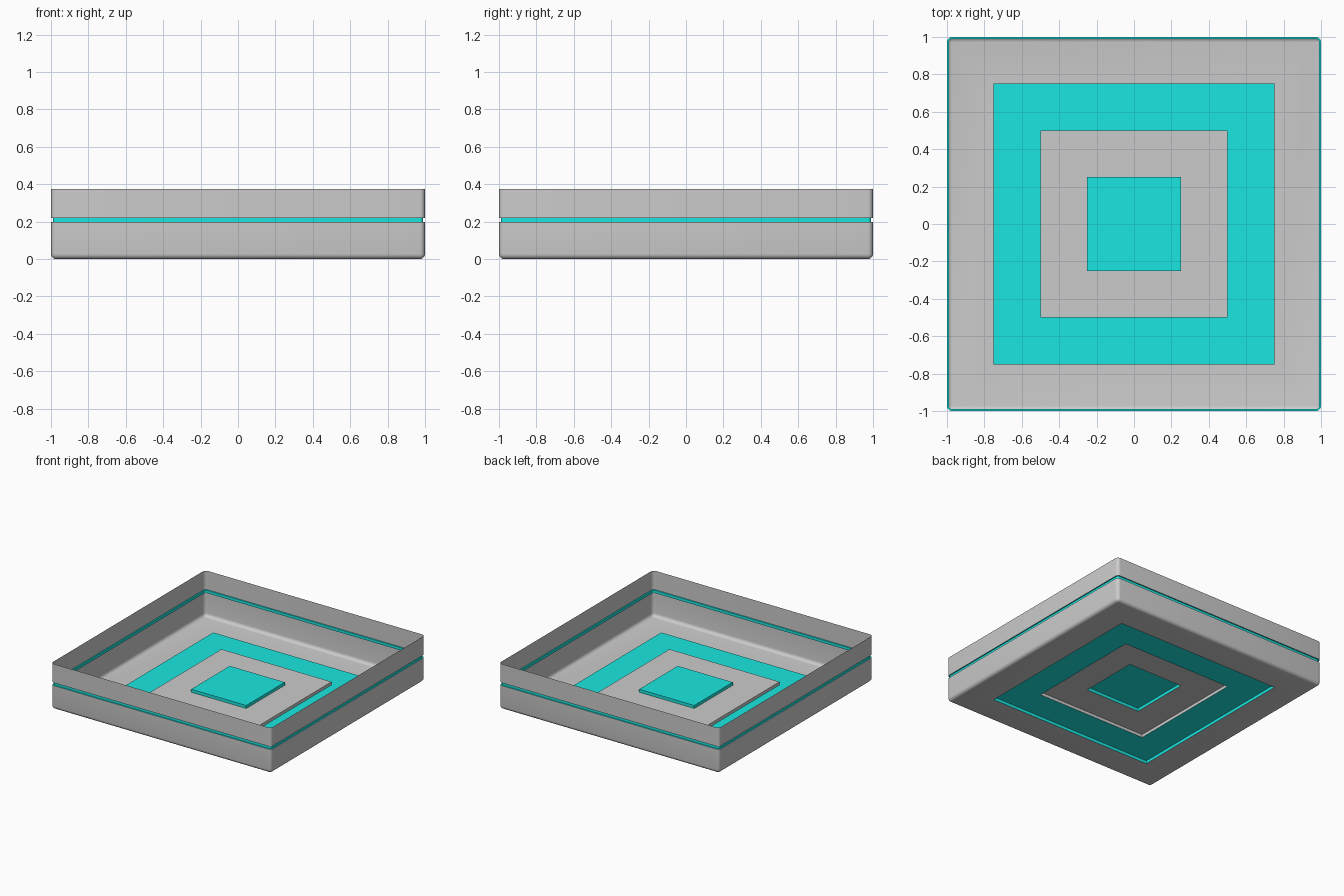
import bpy, bmesh, math

if "Cube" in bpy.data.objects:
    bpy.data.objects.remove(bpy.data.objects["Cube"])

teal = bpy.data.materials.new("teal")
teal.diffuse_color = (0.01, 0.8, 0.75, 1)
teal.use_nodes = True
teal.node_tree.nodes["Principled BSDF"].inputs["Base Color"].default_value = teal.diffuse_color
R = 0.028   # edge rounding


def square_loop(half, radius, z, n=5):
    """Square outline with rounded corners."""
    pts = []
    c = half - radius
    for k in range(4):
        sx, sy = [(1, 1), (-1, 1), (-1, -1), (1, -1)][k]
        for i in range(n + 1):
            a = math.radians(90 * (k + i / n))
            pts.append((sx * c + radius * math.cos(a), sy * c + radius * math.sin(a), z))
    return pts


def shell(name, profile, mat=None, cap=False):
    """Thin sheet lofted through square loops listed from outside in / top down."""
    bm = bmesh.new()
    rings = [[bm.verts.new(p) for p in square_loop(*row)] for row in profile]
    for a, b in zip(rings, rings[1:]):
        for i in range(len(a)):
            j = (i + 1) % len(a)
            bm.faces.new((a[j], a[i], b[i], b[j]))
    if cap:
        bm.faces.new(rings[-1][::-1])
    bmesh.ops.remove_doubles(bm, verts=bm.verts, dist=1e-5)
    me = bpy.data.meshes.new(name)
    bm.to_mesh(me)
    bm.free()
    ob = bpy.data.objects.new(name, me)
    bpy.context.collection.objects.link(ob)
    if mat:
        me.materials.append(mat)
    bpy.context.view_layer.objects.active = ob
    bpy.ops.object.select_all(action='DESELECT')
    ob.select_set(True)
    bpy.ops.object.shade_smooth_by_angle(angle=math.radians(35))
    return ob


# upper wall band and the recessed teal groove below it
shell("upper_wall", [(1, R, 0.375), (1, R, 0.22)])
shell("groove_band", [(1, R, 0.22), (0.99, R - 0.01, 0.22),
                      (0.99, R - 0.01, 0.197), (1, R, 0.197)], teal)

# lower wall rounding into the floor
arc = []
for i in range(6):
    a = math.radians(90 * i / 5)
    inset = R * (1 - math.cos(a))
    arc.append((1 - inset, R - inset, R * (1 - math.sin(a))))
shell("lower_wall_and_floor", [(1, R, 0.197)] + arc + [(0.75, 0, 0)])

# stepped floor panels
shell("outer_step", [(0.75, 0, 0), (0.75, 0, 0.025), (0.5, 0, 0.025)], teal)
shell("middle_step", [(0.5, 0, 0.025), (0.5, 0, 0.05), (0.25, 0, 0.05)])
shell("centre_step", [(0.25, 0, 0.05), (0.25, 0, 0.075)], teal, cap=True)
